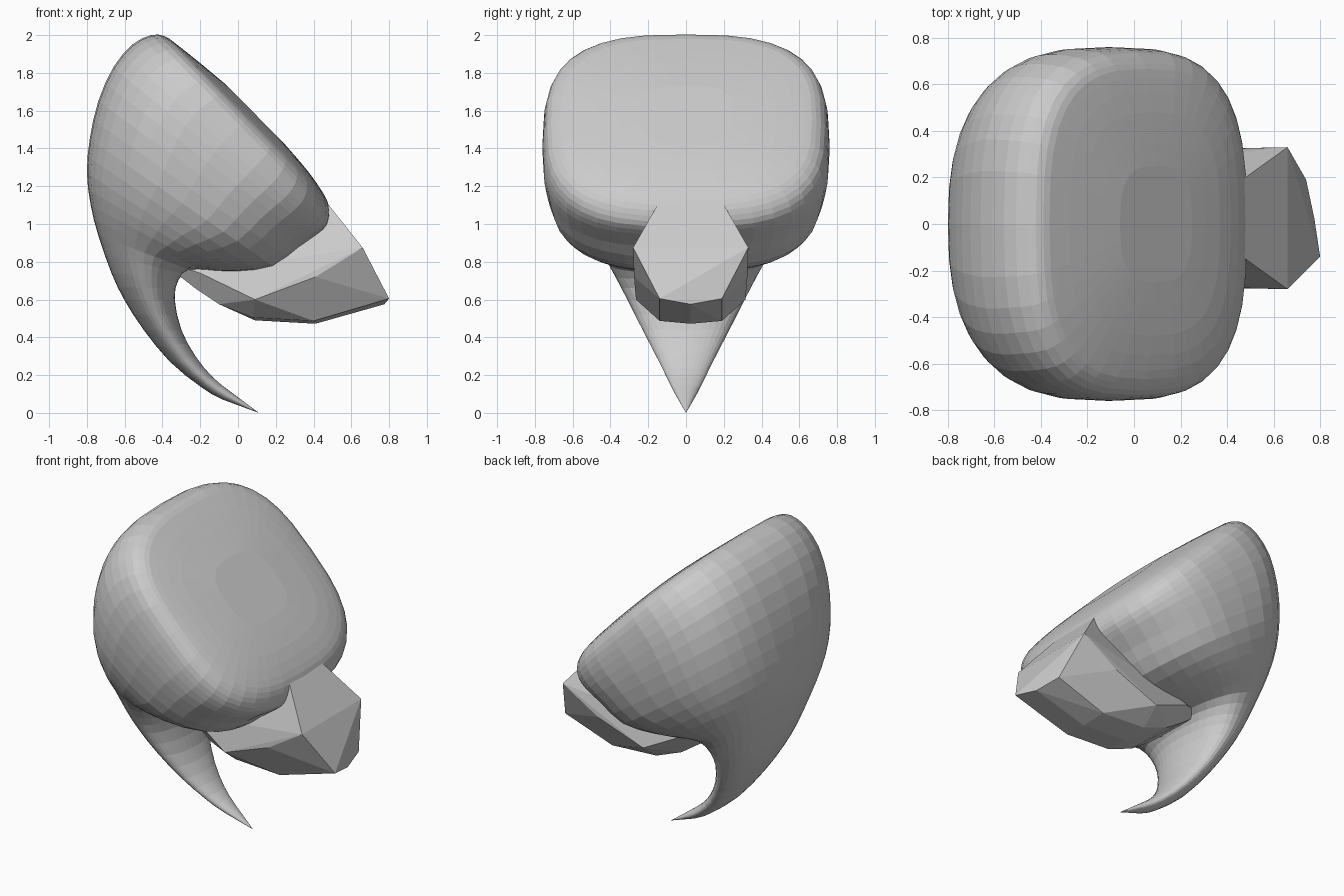
import bpy, bmesh
from math import sin, cos, pi, copysign
from mathutils import Vector

if "Cube" in bpy.data.objects:
    bpy.data.objects.remove(bpy.data.objects["Cube"])


def finish(bm, name):
    bmesh.ops.recalc_face_normals(bm, faces=bm.faces)
    mesh = bpy.data.meshes.new(name)
    bm.to_mesh(mesh)
    bm.free()
    obj = bpy.data.objects.new(name, mesh)
    bpy.context.collection.objects.link(obj)
    return obj


def power(v, e):
    return copysign(abs(v) ** e, v)


def spline(p0, p1, p2, p3, t):
    return [0.5 * (2 * b + (c - a) * t + (2 * a - 5 * b + 4 * c - d) * t * t
                   + (3 * b - a - 3 * c + d) * t ** 3)
            for a, b, c, d in zip(p0, p1, p2, p3)]


# Curved horn: sections as outer x,z / inner x,z / half width
SECTIONS = [
    (-0.08, 0.07, -0.03, 0.105, 0.05),
    (-0.20, 0.14, -0.135, 0.19, 0.09),
    (-0.36, 0.27, -0.225, 0.30, 0.15),
    (-0.50, 0.44, -0.30, 0.44, 0.23),
    (-0.60, 0.595, -0.335, 0.60, 0.31),
    (-0.67, 0.74, -0.315, 0.705, 0.375),
    (-0.74, 0.94, -0.25, 0.755, 0.45),
    (-0.78, 1.10, -0.12, 0.748, 0.54),
    (-0.80, 1.27, 0.01, 0.742, 0.62),
    (-0.785, 1.45, 0.195, 0.77, 0.70),
    (-0.74, 1.65, 0.33, 0.875, 0.745),
    (-0.66, 1.83, 0.42, 0.94, 0.76),
    (-0.56, 1.95, 0.47, 0.985, 0.755),
    (-0.46, 2.00, 0.485, 1.04, 0.735),
    (-0.39, 1.995, 0.48, 1.10, 0.69),
    (-0.33, 1.955, 0.45, 1.165, 0.63),
    (-0.21, 1.86, 0.37, 1.28, 0.48),
    (-0.06, 1.735, 0.25, 1.42, 0.25),
]
SIDES = 36
TIP = (0.11, 0, 0.11, 0, 0)
knots = [(SECTIONS[0], 0)]
for i in range(len(SECTIONS) - 1):
    p0 = SECTIONS[i - 1] if i else TIP
    p3 = SECTIONS[min(i + 2, len(SECTIONS) - 1)]
    knots.append((spline(p0, SECTIONS[i], SECTIONS[i + 1], p3, 0.5), i + 0.5))
    knots.append((SECTIONS[i + 1], i + 1))

bm = bmesh.new()
rings = []
for (ox, oz, ix, iz, w), i in knots:
    outer, inner = Vector((ox, 0, oz)), Vector((ix, 0, iz))
    mid, half = (outer + inner) / 2, (outer - inner) / 2
    e = 2 / (2 + 0.9 * min(1, max(0, (i - 4) / 7)))
    rings.append([bm.verts.new(mid + half * power(cos(a), e)
                               + Vector((0, w * power(sin(a), e), 0)))
                  for a in (2 * pi * k / SIDES for k in range(SIDES))])
tip = bm.verts.new((0.11, 0, 0))
for k in range(SIDES):
    n = (k + 1) % SIDES
    bm.faces.new((tip, rings[0][k], rings[0][n]))
    for a, b in zip(rings, rings[1:]):
        bm.faces.new((a[k], b[k], b[n], a[n]))
bm.faces.new(rings[-1])
finish(bm, "curved_horn")

# Faceted stone: mirrored corner pairs wrapped in a convex shell
PAIRS = [
    (0.465, 0.165, 1.12), (0.66, 0.305, 0.875), (0.77, 0.165, 0.605),
    (0.41, 0.30, 0.72), (0.40, 0.165, 0.487), (0.09, 0.29, 0.60),
    (0.08, 0.165, 0.505), (-0.10, 0.165, 0.575), (-0.22, 0.15, 0.655),
    (-0.42, 0.10, 0.81), (-0.20, 0.22, 0.74), (0.20, 0.165, 0.98),
]
CENTRE = 0.025
bm = bmesh.new()
for x, y, z in PAIRS:
    for s in (-1, 1):
        skew = -0.03 * s if x == 0.77 else 0
        bm.verts.new((x + skew, CENTRE + s * y, z))
for x, z in ((0.775, 0.575), (0.41, 0.472), (0.09, 0.49)):
    bm.verts.new((x, CENTRE, z))
hull = bmesh.ops.convex_hull(bm, input=bm.verts)
loose = [g for g in hull["geom_interior"] if isinstance(g, bmesh.types.BMVert)]
bmesh.ops.delete(bm, geom=loose, context='VERTS')
bmesh.ops.dissolve_limit(bm, angle_limit=0.08, verts=bm.verts, edges=bm.edges)
finish(bm, "faceted_stone")
